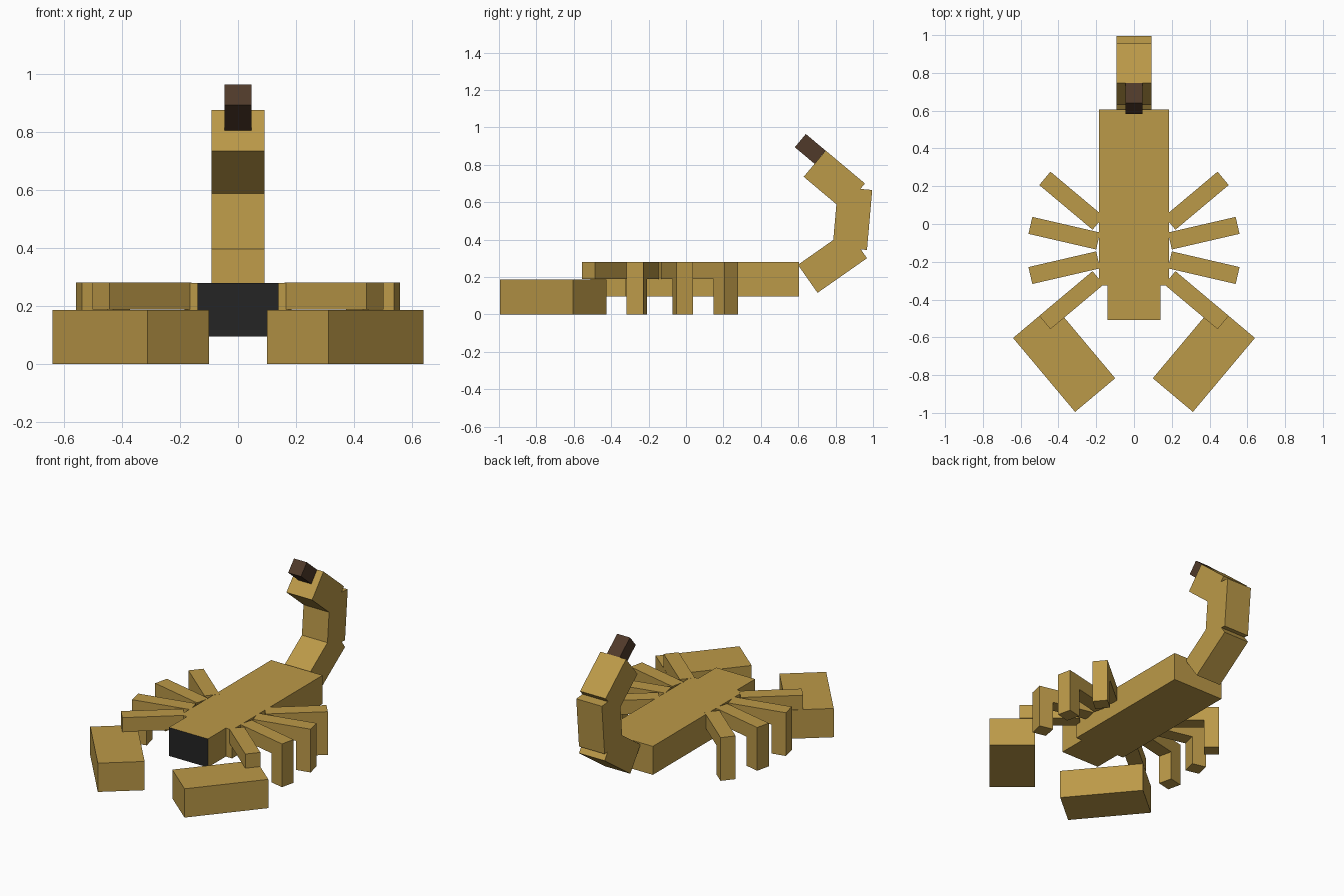
import bpy
import bmesh
from math import radians, cos, sin
from mathutils import Matrix, Vector

if "Cube" in bpy.data.objects:
    bpy.data.objects.remove(bpy.data.objects["Cube"])


def material(name, rgb):
    mat = bpy.data.materials.new(name)
    mat.use_nodes = True
    mat.diffuse_color = (*rgb, 1)
    mat.node_tree.nodes["Principled BSDF"].inputs["Base Color"].default_value = (*rgb, 1)
    return mat


tan = material("sandy_tan", (0.50, 0.32, 0.065))
brown = material("dark_brown", (0.08, 0.042, 0.023))
black = material("face_black", (0.018, 0.018, 0.018))


def box(name, center, size, mat=tan, angle=0, axis='Z'):
    """Box of a given size, turned about one axis through its center."""
    bm = bmesh.new()
    bmesh.ops.create_cube(bm, size=1, matrix=Matrix.Diagonal((*size, 1)))
    mesh = bpy.data.meshes.new(name)
    bm.to_mesh(mesh)
    bm.free()
    mesh.materials.append(mat)
    obj = bpy.data.objects.new(name, mesh)
    obj.location = center
    obj.rotation_euler = Matrix.Rotation(radians(angle), 3, axis).to_euler()
    bpy.context.collection.objects.link(obj)
    return obj


# Body and head, with a black face at the front
box("body", (0, 0.14, 0.188), (0.37, 0.93, 0.185))
head = box("head", (0, -0.417, 0.188), (0.28, 0.185, 0.185))
head.data.materials.append(black)
for face in head.data.polygons:
    if face.normal.y < -0.5:
        face.material_index = 1

# Legs and claw arms: root y and outward angle
WIDTH, REACH, KNEE = 0.092, 0.368, 0.19
limbs = {
    "back_leg": (0.005, 40),
    "middle_leg": (-0.09, 13),
    "front_leg": (-0.19, -13),
    "claw_arm": (-0.285, -40),
}
for side, sign in (("left", 1), ("right", -1)):
    for name, (root_y, angle) in limbs.items():
        root = Vector((sign * 0.19, root_y, 0))
        out = Vector((sign * cos(radians(angle)), sin(radians(angle)), 0))
        mid = root + out * REACH / 2
        box(f"{side}_{name}", (mid.x, mid.y, KNEE + WIDTH / 2 - 0.001),
            (REACH, WIDTH, WIDTH), angle=sign * angle)
        if name != "claw_arm":
            foot = root + out * (REACH - WIDTH / 2)
            box(f"{side}_{name}_shin", (foot.x, foot.y, KNEE / 2),
                (WIDTH, WIDTH, KNEE), angle=sign * angle)
    box(f"{side}_claw", (sign * 0.37, -0.71, 0.094), (0.277, 0.511, 0.187),
        angle=-sign * 40)

# Tail curling up and forward, ending in the stinger
box("tail_base", (0, 0.783, 0.283), (0.184, 0.323, 0.183), angle=35, axis='X')
box("tail_middle", (0, 0.89, 0.513), (0.184, 0.322, 0.184), angle=85, axis='X')
box("tail_tip", (0, 0.793, 0.718), (0.184, 0.274, 0.183), angle=140, axis='X')
box("stinger", (0, 0.664, 0.885), (0.092, 0.138, 0.092), brown, 140, 'X')
